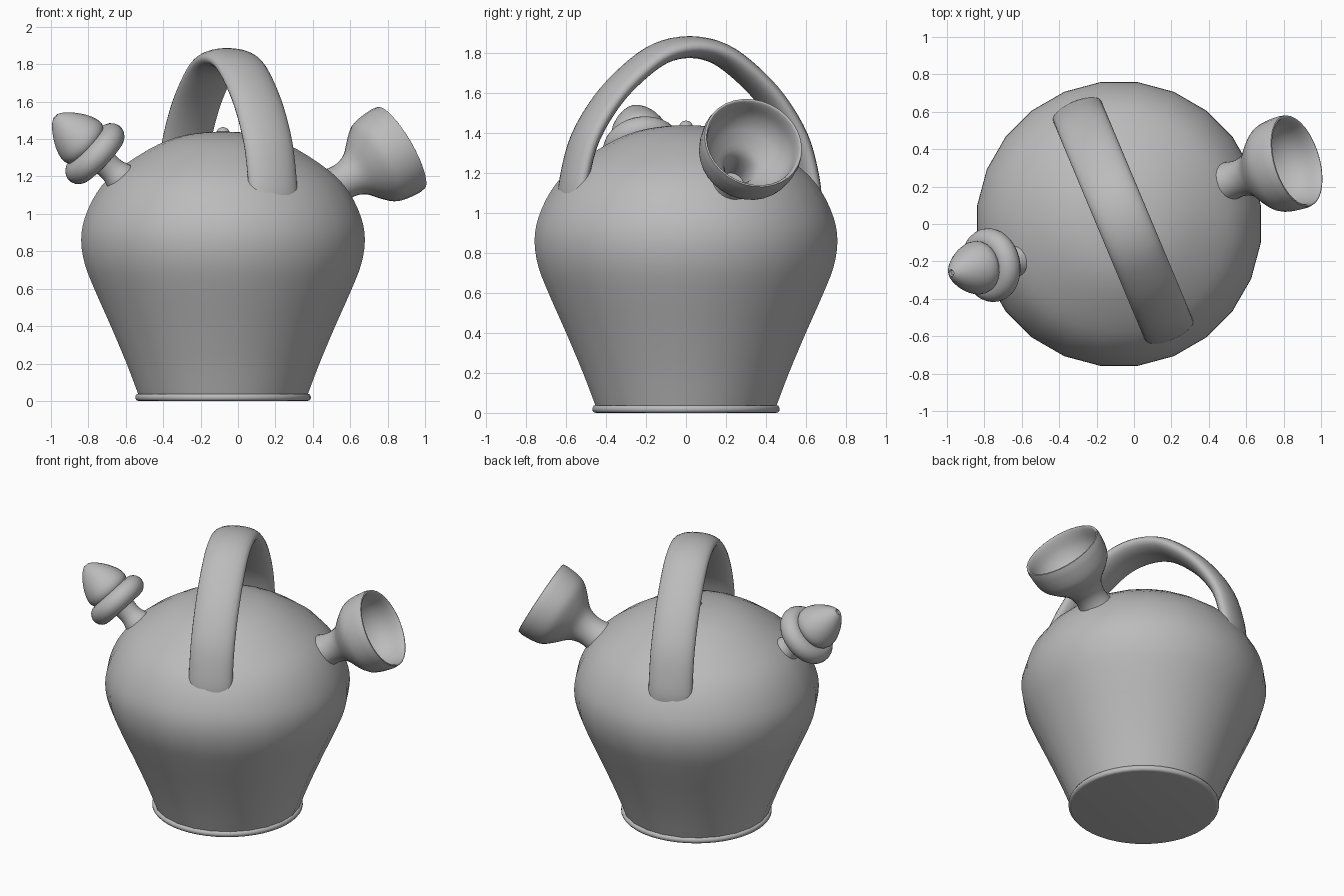
import bpy, bmesh, math
from mathutils import Vector

if "Cube" in bpy.data.objects:
    bpy.data.objects.remove(bpy.data.objects["Cube"])

clay = bpy.data.materials.new("grey clay")
clay.diffuse_color = (0.5, 0.5, 0.5, 1)
clay.use_nodes = True
clay.node_tree.nodes["Principled BSDF"].inputs["Base Color"].default_value = (0.5, 0.5, 0.5, 1)


def smooth_path(pts, n=3):
    """Catmull-Rom curve through the points."""
    pts = [Vector(p) for p in pts]
    ext = [2 * pts[0] - pts[1]] + pts + [2 * pts[-1] - pts[-2]]
    out = []
    for a, b, c, d in zip(ext, ext[1:], ext[2:], ext[3:]):
        for k in range(n):
            t = k / n
            out.append(0.5 * (2 * b + (c - a) * t + (2 * a - 5 * b + 4 * c - d) * t * t
                              + (3 * b - a - 3 * c + d) * t ** 3))
    return out + [pts[-1]]


def finish(name, bm, angle=40):
    bmesh.ops.recalc_face_normals(bm, faces=bm.faces)
    mesh = bpy.data.meshes.new(name)
    bm.to_mesh(mesh)
    bm.free()
    mesh.materials.append(clay)
    ob = bpy.data.objects.new(name, mesh)
    bpy.context.collection.objects.link(ob)
    bpy.ops.object.select_all(action="DESELECT")
    ob.select_set(True)
    bpy.context.view_layer.objects.active = ob
    bpy.ops.object.shade_smooth_by_angle(angle=math.radians(angle))
    return ob


def skin(name, rings, angle=40):
    """Join rings of points into a closed skin with capped ends."""
    bm = bmesh.new()
    loops = [[bm.verts.new(p) for p in ring] for ring in rings]
    n = len(loops[0])
    for a, b in zip(loops, loops[1:]):
        for i in range(n):
            j = (i + 1) % n
            bm.faces.new((a[i], a[j], b[j], b[i]))
    bm.faces.new(loops[0][::-1])
    bm.faces.new(loops[-1])
    return finish(name, bm, angle)


def lathe(name, profile, origin, axis, sides, angle=40):
    """Revolve (radius, distance) points about an axis."""
    axis = Vector(axis).normalized()
    u = axis.orthogonal().normalized() if abs(axis.z) < 0.99 else Vector((1, 0, 0))
    v = axis.cross(u)
    rings = []
    for r, t in profile:
        ring = []
        for i in range(sides):
            a = 2 * math.pi * (i + 0.5) / sides
            ring.append(Vector(origin) + axis * t + (u * math.cos(a) + v * math.sin(a)) * r)
        rings.append(ring)
    return skin(name, rings, angle)


CX = -0.08

# Pot body: tapered below, domed shoulder above
body = smooth_path([(0.455, 0.03), (0.52, 0.2), (0.605, 0.4), (0.69, 0.59), (0.745, 0.73),
                    (0.765, 0.86), (0.745, 0.98), (0.68, 1.115), (0.58, 1.225), (0.40, 1.345),
                    (0.25, 1.41), (0.11, 1.435), (0.01, 1.44)])
lathe("pot_body", body, (CX, 0, 0), (0, 0, 1), 24)

# Rounded foot ring with a flat base
foot = [(0.45, 0), (0.462, 0.002), (0.47, 0.012), (0.47, 0.025), (0.463, 0.036), (0.44, 0.04)]
lathe("foot_ring", foot, (CX, 0, 0), (0, 0, 1), 48, 60)

# Small knob on top
bm = bmesh.new()
bmesh.ops.create_uvsphere(bm, u_segments=16, v_segments=10, radius=0.036)
bmesh.ops.translate(bm, vec=(CX, 0, 1.428), verts=bm.verts)
finish("top_knob", bm, 60)

# Arched handle: elliptical section swept along a mirrored arch
half = [(0.59, 0.96), (0.635, 1.06), (0.62, 1.2), (0.565, 1.38), (0.45, 1.56), (0.31, 1.70),
        (0.16, 1.80)]
arch = smooth_path([(-s, z) for s, z in half] + [(0, 1.832)] + half[::-1], 4)
along = Vector((0.387, -0.922, 0))
across = Vector((0.922, 0.387, 0))
rings = []
for i, p in enumerate(arch):
    d = (arch[min(i + 1, len(arch) - 1)] - arch[max(i - 1, 0)]).normalized()
    out = along * -d.y + Vector((0, 0, d.x))
    centre = Vector((-0.058, 0.018, p.y)) + along * p.x
    rings.append([centre + across * 0.14 * math.cos(a) + out * 0.055 * math.sin(a)
                  for a in (2 * math.pi * k / 24 for k in range(24))])
skin("arched_handle", rings, 75)

# Filling funnel: waisted neck and hollow cup
outer = smooth_path([(0.13, -0.52), (0.103, -0.42), (0.1, -0.35), (0.125, -0.285), (0.185, -0.225),
                     (0.235, -0.165), (0.252, -0.1), (0.257, -0.03)])
inner = smooth_path([(0.252, 0.0), (0.242, 0.0), (0.232, -0.03), (0.22, -0.1), (0.19, -0.16),
                     (0.14, -0.21), (0.085, -0.26), (0.065, -0.33), (0.06, -0.42)])
lathe("filling_funnel", outer + inner, (0.87, 0.337, 1.352), (0.83, 0.25, 0.48), 32, 60)

# Pouring spout: flared neck, round collar and acorn-shaped tip
SPOUT, AXIS = (-0.765, -0.22, 1.322), (-0.72, -0.14, 0.68)
neck = smooth_path([(0.1, -0.26), (0.085, -0.18), (0.07, -0.13), (0.072, -0.07), (0.09, 0.0)])
lathe("spout_neck", neck, SPOUT, AXIS, 24)
collar = [(0.132 + 0.067 * math.cos(a), 0.067 * math.sin(a))
          for a in (math.radians(-150 + 20 * k) for k in range(16))]
lathe("spout_collar", collar, SPOUT, AXIS, 32, 75)
tip = smooth_path([(0.09, 0.03), (0.125, 0.055), (0.142, 0.085), (0.14, 0.125), (0.118, 0.18),
                   (0.082, 0.235), (0.045, 0.275), (0.018, 0.293)]) + [(0.012, 0.285)]
lathe("spout_tip", tip, SPOUT, AXIS, 24, 50)
